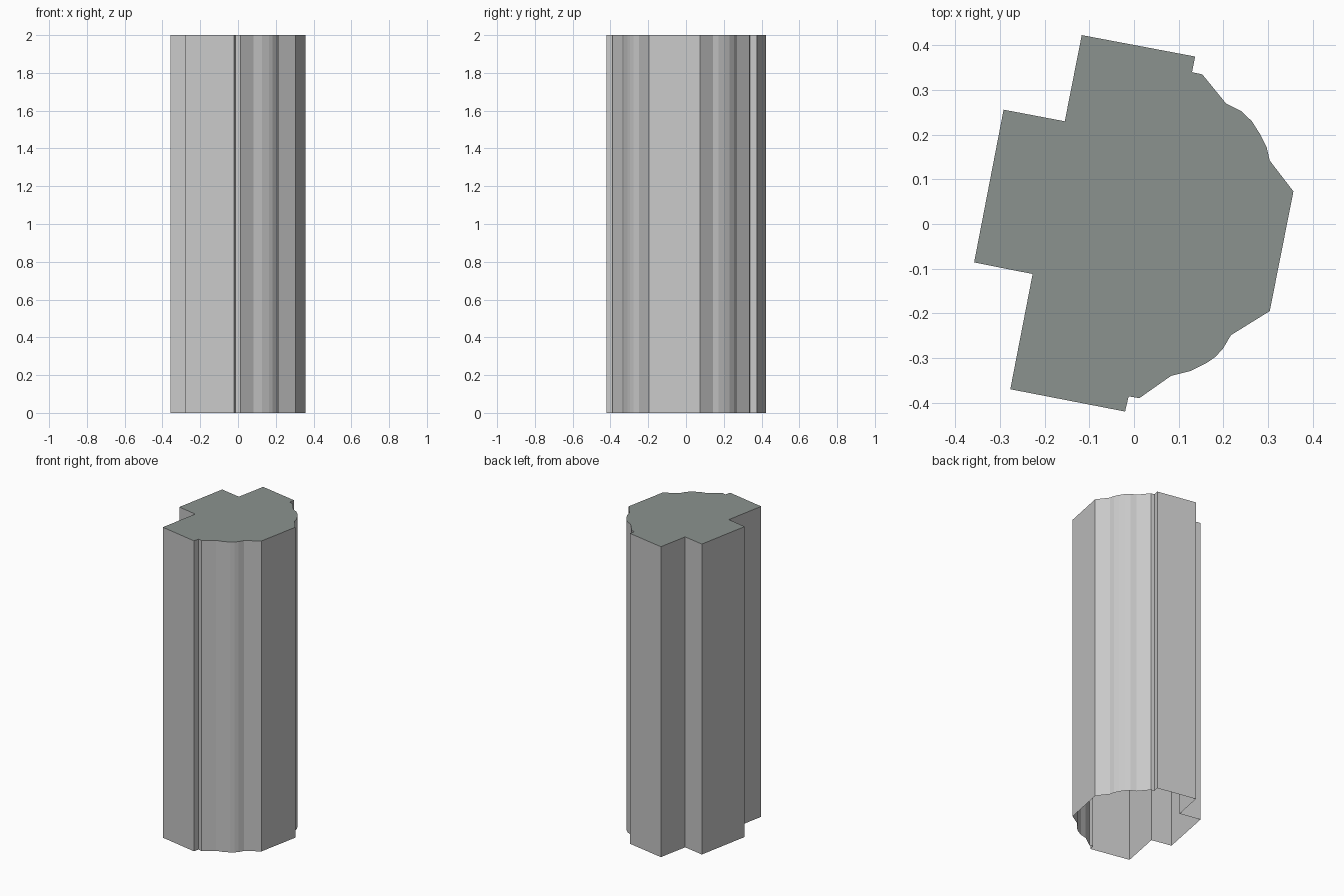
import bpy
import bmesh

default_cube = bpy.data.objects.get("Cube")
if default_cube:
    bpy.data.objects.remove(default_cube, do_unlink=True)

HEIGHT = 2

# Tower footprint, counter-clockwise: two square wings, a rear block
# and two bowed corner bays
front_wing = [(-.277, -.37), (-.02, -.42), (-.012, -.386), (.012, -.39)]
front_bay = [(.083, -.34), (.127, -.329), (.163, -.311), (.183, -.297),
             (.2, -.278), (.217, -.249)]
side_wall = [(.304, -.195), (.357, .073)]
back_bay = [(.304, .142), (.297, .172), (.283, .2), (.264, .23),
            (.24, .253), (.206, .27)]
back_wing = [(.153, .335), (.13, .34), (.137, .375), (-.117, .423)]
rear_block = [(-.155, .23), (-.292, .256), (-.358, -.086), (-.227, -.112)]
footprint = front_wing + front_bay + side_wall + back_bay + back_wing + rear_block


def make_material(name, colour):
    material = bpy.data.materials.new(name)
    material.use_nodes = True
    material.diffuse_color = colour
    shader = next(n for n in material.node_tree.nodes if n.type == 'BSDF_PRINCIPLED')
    shader.inputs["Base Color"].default_value = colour
    return material


def make_object(name, bm, material):
    mesh = bpy.data.meshes.new(name)
    bm.to_mesh(mesh)
    bm.free()
    mesh.materials.append(material)
    obj = bpy.data.objects.new(name, mesh)
    bpy.context.collection.objects.link(obj)
    return obj


def add_ring(bm, z):
    return [bm.verts.new((x, y, z)) for x, y in footprint]


# Outer walls, open underneath
walls = bmesh.new()
lower, upper = add_ring(walls, 0), add_ring(walls, HEIGHT)
for i in range(len(footprint)):
    j = (i + 1) % len(footprint)
    walls.faces.new((lower[i], lower[j], upper[j], upper[i]))
make_object("outer_walls", walls, make_material("light grey wall", (.58, .58, .58, 1)))

# Flat roof closing the top
roof = bmesh.new()
roof.faces.new(add_ring(roof, HEIGHT))
make_object("flat_roof", roof, make_material("green grey roof", (.26, .29, .275, 1)))
